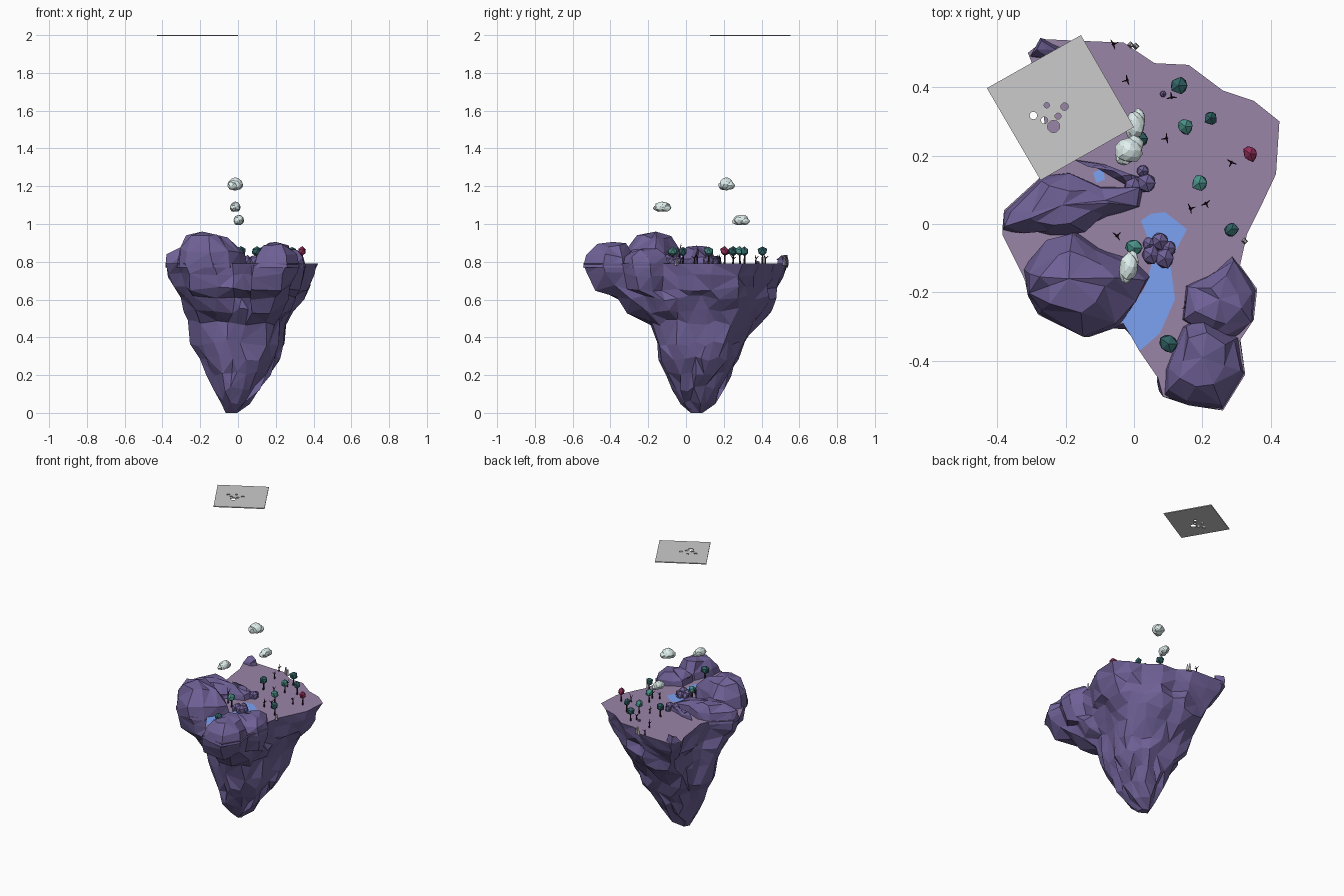
import bpy, bmesh, math, random
from mathutils import Vector, Matrix

if "Cube" in bpy.data.objects:
    bpy.data.objects.remove(bpy.data.objects["Cube"])

random.seed(7)
TOP = 0.79


def material(name, rgb):
    m = bpy.data.materials.new(name)
    m.diffuse_color = (*rgb, 1)
    m.use_nodes = True
    m.node_tree.nodes["Principled BSDF"].inputs["Base Color"].default_value = m.diffuse_color
    return m


ROCK = material("rock", (0.16, 0.12, 0.31))
SOIL = material("soil", (0.32, 0.235, 0.39))
WATER = material("water", (0.20, 0.36, 0.90))
TEAL = material("teal_leaf", (0.07, 0.29, 0.25))
DARK = material("dark_leaf", (0.03, 0.12, 0.13))
RED = material("red_leaf", (0.30, 0.026, 0.10))
WOOD = material("wood", (0.025, 0.01, 0.02))
CLOUD = material("cloud", (0.75, 0.88, 0.86))
PALE = material("pale_stone", (0.45, 0.42, 0.45))


def finish(name, bm, mat=None):
    bmesh.ops.recalc_face_normals(bm, faces=bm.faces)
    me = bpy.data.meshes.new(name)
    bm.to_mesh(me)
    bm.free()
    if mat:
        me.materials.append(mat)
    ob = bpy.data.objects.new(name, me)
    bpy.context.collection.objects.link(ob)
    return ob


def jitter(a):
    return Vector([random.uniform(-a, a) for _ in range(3)])


def blobs(name, items, mat, sub=2, jit=0.1):
    """Faceted lumps with uneven corners."""
    bm = bmesh.new()
    for c, r in items:
        for v in bmesh.ops.create_icosphere(bm, subdivisions=sub, radius=1)["verts"]:
            d = v.co * random.uniform(1 - jit, 1 + jit)
            v.co = Vector(c) + Vector((d.x * r[0], d.y * r[1], d.z * r[2]))
    return finish(name, bm, mat)


def mound(name, foot, peak, mat=ROCK):
    """Crag rising from a footprint to a broad faceted peak."""
    bm = bmesh.new()
    h = peak[2] - TOP
    rings = []
    for z, k, j in [(TOP - .02, 1, 0), (TOP + h * .4, .92, .014), (TOP + h * .86, .56, .014)]:
        rings.append([bm.verts.new(Vector((peak[0] + (x - peak[0]) * k,
                                           peak[1] + (y - peak[1]) * k, z)) + jitter(j))
                      for x, y in foot])
    top = bm.verts.new(peak)
    n = len(foot)
    for i in range(n):
        k = (i + 1) % n
        for a, b in zip(rings, rings[1:]):
            bm.faces.new((a[i], a[k], b[k], b[i]))
        bm.faces.new((rings[-1][i], rings[-1][k], top))
    bmesh.ops.triangulate(bm, faces=bm.faces)
    return finish(name, bm, mat)


def add_limb(bm, p, q, r1, r2, sides=5):
    p, q = Vector(p), Vector(q)
    d = q - p
    rot = d.to_track_quat('Z', 'Y').to_matrix().to_4x4()
    bmesh.ops.create_cone(bm, cap_ends=True, segments=sides, radius1=r1, radius2=r2,
                          depth=d.length, matrix=Matrix.Translation((p + q) / 2) @ rot)


def flat(name, pts, z, mat):
    bm = bmesh.new()
    f = bm.faces.new([bm.verts.new((x, y, z)) for x, y in pts])
    bmesh.ops.triangulate(bm, faces=[f])
    ob = finish(name, bm, mat)
    if ob.data.polygons[0].normal.z < 0:
        ob.data.flip_normals()


# Island outline seen from above, clockwise from the back left
OUT = [(-.31, .50), (-.26, .54), (-.15, .535), (-.03, .53), (.06, .47), (.16, .465), (.26, .39),
       (.35, .36), (.425, .30), (.415, .146), (.37, .05), (.33, -.03), (.31, -.12), (.36, -.19),
       (.35, -.28), (.31, -.34), (.325, -.44), (.26, -.545), (.085, -.505), (.07, -.45),
       (.015, -.37), (-.03, -.29), (-.13, -.33), (-.28, -.265), (-.325, -.15), (-.385, -.03),
       (-.38, .04), (-.27, .14), (-.245, .2), (-.262, .3), (-.275, .41)]
X0, X1, Y0, Y1 = -.385, .425, -.545, .54

# Underside: z, x range, y range, roundness of each ring
RINGS = [(.73, -.36, .405, -.525, .52, .05), (.66, -.335, .38, -.49, .49, .15),
         (.61, -.305, .345, -.375, .475, .3), (.54, -.275, .31, -.325, .45, .4),
         (.48, -.27, .275, -.20, .38, .5), (.37, -.25, .25, -.175, .32, .6),
         (.29, -.195, .22, -.14, .28, .7), (.21, -.155, .17, -.11, .24, .8),
         (.13, -.12, .12, -.08, .195, .9), (.06, -.09, .055, -.035, .14, 1),
         (0, -.065, .0, .02, .09, 1)]
bm = bmesh.new()
rings = [[bm.verts.new((x, y, TOP)) for x, y in OUT]]
for z, xa, xb, ya, yb, k in RINGS:
    ring = []
    for x, y in OUT:
        u = 2 * (x - X0) / (X1 - X0) - 1
        v = 2 * (y - Y0) / (Y1 - Y0) - 1
        n = math.hypot(u, v)
        u += (u / n - u) * k
        v += (v / n - v) * k
        ring.append(bm.verts.new(Vector(((xa + xb) / 2 + u * (xb - xa) / 2,
                                         (ya + yb) / 2 + v * (yb - ya) / 2, z))
                                 + jitter(.016 if z > .05 else 0)))
    rings.append(ring)
N = len(OUT)
for a, b in zip(rings, rings[1:]):
    for i in range(N):
        bm.faces.new((a[i], a[(i + 1) % N], b[(i + 1) % N], b[i]))
bm.faces.new(rings[-1])
bmesh.ops.triangulate(bm, faces=bm.faces)
bmesh.ops.remove_doubles(bm, verts=[v for v in bm.verts if v.co.z < .5], dist=.036)
finish("island_underside", bm, ROCK)
flat("ground", OUT, TOP, SOIL)

# River with pool, and a small upper pool
flat("river", [(.02, .01), (.05, .03), (.09, .035), (.155, -.015), (.105, -.11), (.12, -.22),
               (.075, -.32), (.017, -.37), (-.035, -.285), (.03, -.19), (.06, -.09)],
     TOP + .003, WATER)
flat("upper_pool", [(-.12, .15), (-.09, .165), (-.085, .13), (-.11, .12)], TOP + .003, WATER)

# Crags rising from the plateau
mound("left_crag", [(-.325, -.13), (-.31, -.21), (-.28, -.265), (-.13, -.33), (-.045, -.30),
                    (.01, -.22), (.05, -.15), (0, -.10), (-.1, -.07), (-.17, -.02),
                    (-.25, -.05)], (-.19, -.16, .96))
mound("back_left_crag", [(-.385, -.02), (-.38, .04), (-.27, .14), (-.19, .15), (-.10, .11),
                         (.03, .10), (.02, .05), (-.07, .02), (-.15, -.02), (-.24, -.04),
                         (-.32, -.02)], (-.21, .055, .885))
mound("right_crag", [(.15, -.18), (.22, -.15), (.285, -.09), (.36, -.19), (.35, -.28),
                     (.29, -.34), (.21, -.34), (.14, -.28)], (.25, -.22, .87))
mound("front_right_crag", [(.14, -.30), (.21, -.27), (.31, -.33), (.325, -.44), (.26, -.545),
                           (.16, -.53), (.085, -.505), (.09, -.43)], (.20, -.39, .905))
mound("pool_ridge", [(-.18, .19), (-.08, .17), (.02, .14), (0, .115), (-.06, .15), (-.12, .165)],
      (-.06, .155, .83))
mound("back_edge_rock", [(-.30, .49), (-.26, .54), (-.21, .52), (-.24, .48)], (-.255, .51, .83))

# Boulders
blobs("boulders", [((x, y, TOP + r * .5), (r, r, r)) for x, y, r in
                   [(-.005, .11, .028), (.035, .12, .03), (.025, .155, .02), (.05, -.09, .03),
                    (.09, -.10, .032), (.075, -.05, .028), (.10, -.07, .025), (.045, -.06, .024),
                    (.085, .38, .01)]], ROCK, 1)

# Leafy trees
for i, (x, y, r, m) in enumerate([
        (.13, .405, .027, DARK), (.15, .285, .026, TEAL), (.224, .31, .021, DARK),
        (.34, .205, .025, RED), (.19, .12, .025, TEAL), (.285, -.015, .023, DARK),
        (.10, -.35, .030, DARK), (0, -.07, .026, TEAL), (.015, .25, .026, DARK)]):
    bm = bmesh.new()
    add_limb(bm, (x, y, TOP - .005), (x + .003, y, .85), .006, .003)
    finish(f"tree_trunk_{i}", bm, WOOD)
    blobs(f"tree_crown_{i}", [((x, y, .855), (r, r, .026))], m, 1, .15)

# Bare forked trees
for i, (x, y, h) in enumerate([
        (-.02, .42, .05), (.11, .37, .045), (.095, .25, .045), (.285, .18, .05), (.21, .06, .06),
        (.165, .045, .05), (-.05, -.035, .11), (.155, -.24, .05), (-.06, .525, .04)]):
    bm = bmesh.new()
    a = random.uniform(0, 6)
    mid = Vector((x, y, TOP + h * .55))
    add_limb(bm, (x, y, TOP - .005), mid, .005, .003)
    for k in range(3):
        t = a + k * 1.7
        tip = mid + Vector((math.cos(t) * .015, math.sin(t) * .015, h * (.25 + .1 * k)))
        add_limb(bm, mid, tip, .003, .001, 4)
    finish(f"bare_tree_{i}", bm, WOOD)

# Pale standing stones near the rim
for i, (x, y, h) in enumerate([(-.01, .523, .04), (.005, .52, .03), (.322, -.05, .03)]):
    bm = bmesh.new()
    add_limb(bm, (x, y, TOP - .01), (x + .003, y, TOP + h), .011, .005, 4)
    finish(f"standing_stone_{i}", bm, PALE)

# Clouds: centre, half sizes
for i, (c, s) in enumerate([((-.015, .215, 1.21), (.045, .042, .038)),
                            ((-.015, -.125, 1.09), (.031, .047, .032)),
                            ((.004, .29, 1.02), (.03, .046, .032))]):
    c, s = Vector(c), Vector(s)
    blobs(f"cloud_{i}", [(c + Vector((dx * s.x, dy * s.y, dz * s.z)), s * k) for dx, dy, dz, k in
                         [(0, 0, .05, .88), (.3, .4, -.15, .62), (-.3, -.4, -.15, .62)]],
          CLOUD, 2, .1)

# Thin square plate high above, pierced by round holes
bm = bmesh.new()


def loop(pts):
    vs = [bm.verts.new((x, y, 2)) for x, y in pts]
    return [bm.edges.new((vs[i], vs[(i + 1) % len(vs)])) for i in range(len(vs))]


edges = loop([(-.43, .397), (-.155, .552), (-.0, .283), (-.273, .128)])
for x, y, r in [(-.294, .317, .011), (-.255, .347, .008), (-.262, .303, .010), (-.235, .285, .018),
                (-.222, .315, .009), (-.203, .343, .011)]:
    edges += loop([(x + r * math.cos(t * math.pi / 6), y + r * math.sin(t * math.pi / 6))
                   for t in range(12)])
bmesh.ops.triangle_fill(bm, use_beauty=True, edges=edges, normal=(0, 0, 1))
ext = bmesh.ops.extrude_face_region(bm, geom=bm.faces[:], use_keep_orig=True)["geom"]
for v in ext:
    if isinstance(v, bmesh.types.BMVert):
        v.co.z -= .006
finish("sky_plate", bm)
